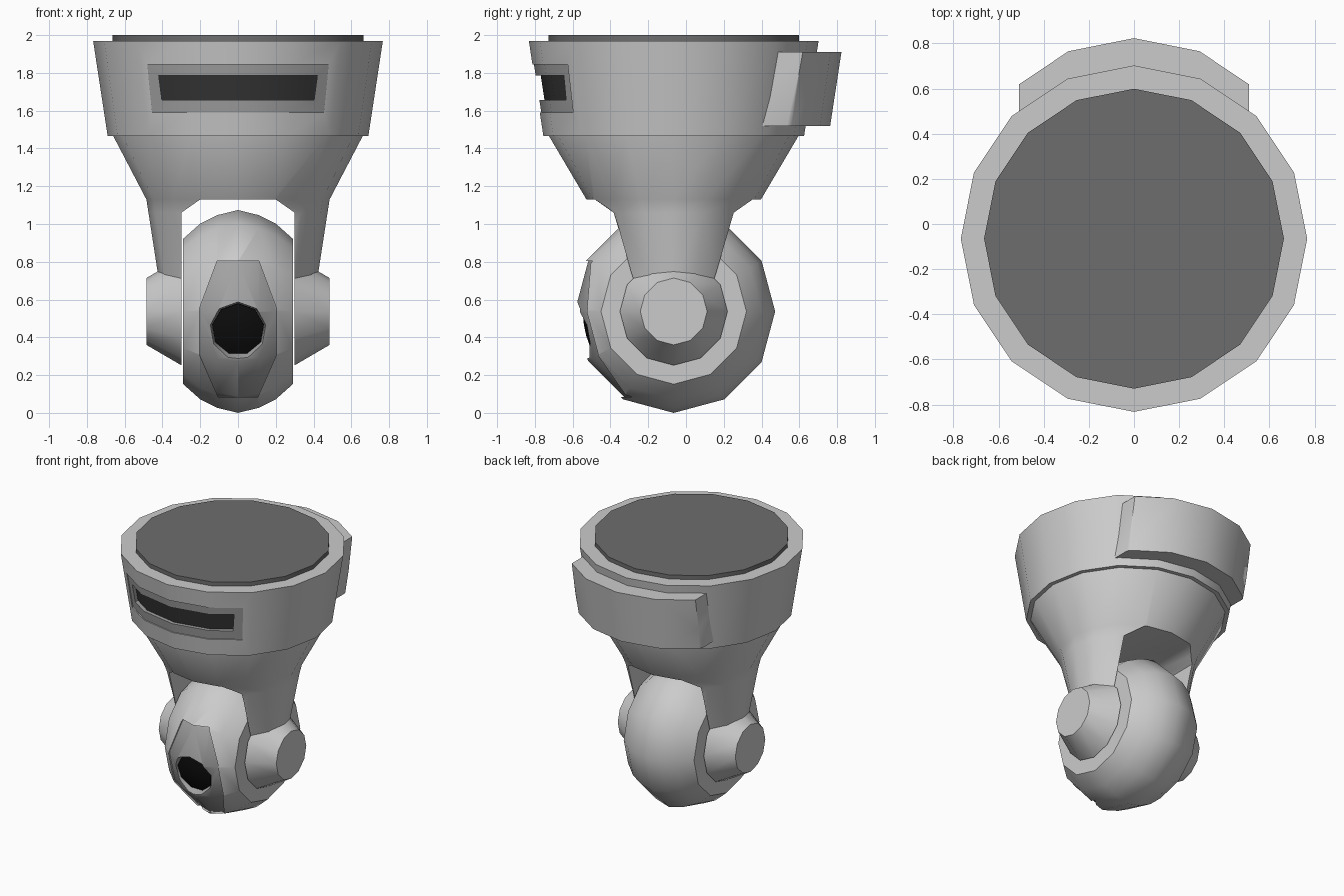
import bpy, bmesh, math
from mathutils import Vector

if "Cube" in bpy.data.objects:
    bpy.data.objects.remove(bpy.data.objects["Cube"])

CY = -0.065           # y of the main vertical axis
BZ = 0.537            # height of the tilt axis


def material(name, v):
    m = bpy.data.materials.new(name)
    m.diffuse_color = (v, v, v, 1)
    m.use_nodes = True
    m.node_tree.nodes["Principled BSDF"].inputs["Base Color"].default_value = m.diffuse_color
    return m


LIGHT = material("light grey", 0.6)
MID = material("mid grey", 0.36)
DARK = material("dark grey", 0.155)
CHARCOAL = material("charcoal", 0.035)
BLACK = material("black", 0.004)


def loft(name, rings, mat, smooth=35):
    """Closed solid through equal-length rings of points."""
    bm = bmesh.new()
    vr = [[bm.verts.new(p) for p in r] for r in rings]
    n = len(vr[0])
    for a, b in zip(vr, vr[1:]):
        for i in range(n):
            j = (i + 1) % n
            bm.faces.new((a[i], a[j], b[j], b[i]))
    bm.faces.new(vr[0])
    bm.faces.new(vr[-1])
    bmesh.ops.recalc_face_normals(bm, faces=bm.faces)
    me = bpy.data.meshes.new(name)
    bm.to_mesh(me)
    bm.free()
    ob = bpy.data.objects.new(name, me)
    bpy.context.collection.objects.link(ob)
    me.materials.append(mat)
    ob["smooth"] = smooth
    return ob


def ellipse(z, rx, ry=None, cy=CY, n=16):
    ry = ry or rx
    return [(rx * math.cos(2 * math.pi * i / n), cy + ry * math.sin(2 * math.pi * i / n), z)
            for i in range(n)]


def wheel(x, r, n=12):
    """Ring around the tilt axis."""
    return [(x, CY + r * math.cos(2 * math.pi * i / n), BZ + r * math.sin(2 * math.pi * i / n))
            for i in range(n)]


def prism(name, outline, y0, y1):
    """Cutter: front-view outline pushed along y."""
    ob = loft(name, [[(x, y, z) for x, z in outline] for y in (y0, y1)], LIGHT)
    ob.hide_render = True
    return ob


def boolean(ob, cutter, op):
    m = ob.modifiers.new("cut", 'BOOLEAN')
    m.operation, m.object, m.solver = op, cutter, 'EXACT'
    dg = bpy.context.evaluated_depsgraph_get()
    me = bpy.data.meshes.new_from_object(ob.evaluated_get(dg))
    ob.modifiers.clear()
    mat = ob.data.materials[0]
    ob.data = me
    me.materials.clear()
    me.materials.append(mat)
    for p in me.polygons:
        p.material_index = 0


def trapezoid(xt, xb, zt, zb):
    return [(-xb, zb), (xb, zb), (xt, zt), (-xt, zt)]


def housing(name, mat, offset=0.0, cy=CY, zb=1.465, zt=1.97):
    r = lambda z: 0.69 + 0.077 * (z - 1.465) / 0.505 + offset
    return loft(name, [ellipse(z, r(z), cy=cy) for z in (zb, zt)], mat)


# ceiling plate and upper housing
loft("ceiling_plate", [ellipse(1.95, 0.664), ellipse(2.0, 0.664)], DARK)
upper = housing("upper_housing", LIGHT)

# front window: pocket in the housing, frame, recessed pane
outer = prism("window_outer_cutter", trapezoid(0.48, 0.455, 1.845, 1.59), -1.2, -0.45)
inner = prism("window_inner_cutter", trapezoid(0.42, 0.403, 1.787, 1.657), -1.2, -0.44)
boolean(upper, outer, 'DIFFERENCE')
frame = housing("window_frame", MID, -0.008)
boolean(frame, outer, 'INTERSECT')
boolean(frame, inner, 'DIFFERENCE')
pane = housing("window_pane", CHARCOAL, -0.035)
boolean(pane, inner, 'INTERSECT')

# connector box at the back
back = housing("back_box", LIGHT, cy=CY + 0.13)
box = prism("back_cutter", trapezoid(0.51, 0.51, 1.91, 1.52), 0.2, 1.2)
boolean(back, box, 'INTERSECT')

# yoke: tapering cone with an arch cut through, leaving two arms
yoke = loft("yoke", [ellipse(0.71, 0.42, 0.307), ellipse(1.06, 0.474, 0.42),
                     ellipse(1.13, 0.485, 0.462), ellipse(1.465, 0.66),
                     ellipse(1.5, 0.66)], LIGHT)
arch = prism("arch_cutter", [(-0.3, 0.5), (0.3, 0.5), (0.3, 1.06), (0.2, 1.13),
                             (-0.2, 1.13), (-0.3, 1.06)], -1.2, 1.2)
boolean(yoke, arch, 'DIFFERENCE')

# camera ball
half = [(0.11, 0.51), (0.2, 0.465), (0.29, 0.385)]
profile = [(-x, r) for x, r in reversed(half)] + [(0, 0.537)] + half


def ball(name, mat, offset=0.0):
    return loft(name, [wheel(x, r + offset) for x, r in profile], mat, 42)


head = ball("camera_ball", LIGHT)
face = ball("face_panel", MID, -0.013)
octagon = [(-0.105, 0.085), (0.105, 0.085), (0.205, 0.31), (0.205, 0.55),
           (0.11, 0.805), (-0.11, 0.805), (-0.205, 0.55), (-0.205, 0.31)]
panel_cut = prism("panel_cutter", octagon, -1.2, -0.2)
boolean(head, panel_cut, 'DIFFERENCE')
boolean(face, panel_cut, 'INTERSECT')

# lens, tilted slightly down, sunk in the panel
a = math.radians(12)
axis = Vector((0, -math.cos(a), -math.sin(a)))
up = Vector((0, -math.sin(a), math.cos(a)))


def lens_ring(d, r, n=9):
    c = Vector((0, CY, BZ)) + axis * d
    return [c + up * (r * math.cos(2 * math.pi * i / n))
            + Vector((r * math.sin(2 * math.pi * i / n), 0, 0)) for i in range(n)]


lens_cut = loft("lens_cutter", [lens_ring(0.44, 0.142), lens_ring(0.5, 0.158),
                                lens_ring(0.7, 0.158)], LIGHT)
boolean(face, lens_cut, 'DIFFERENCE')
loft("lens", [lens_ring(0.43, 0.139), lens_ring(0.456, 0.139), lens_ring(0.473, 0.09),
              lens_ring(0.48, 0.03)], BLACK)

# pivot hubs on both sides
for s, side in ((1, "right"), (-1, "left")):
    loft("pivot_hub_" + side, [wheel(s * 0.3, 0.285), wheel(s * 0.485, 0.177)], LIGHT)

# remove cutters, then smooth shading with sharp edges kept
for ob in list(bpy.data.objects):
    if "cutter" in ob.name:
        bpy.data.objects.remove(ob)
        continue
    me = ob.data
    me.polygons.foreach_set("use_smooth", [True] * len(me.polygons))
    me.set_sharp_from_angle(angle=math.radians(ob["smooth"]))
